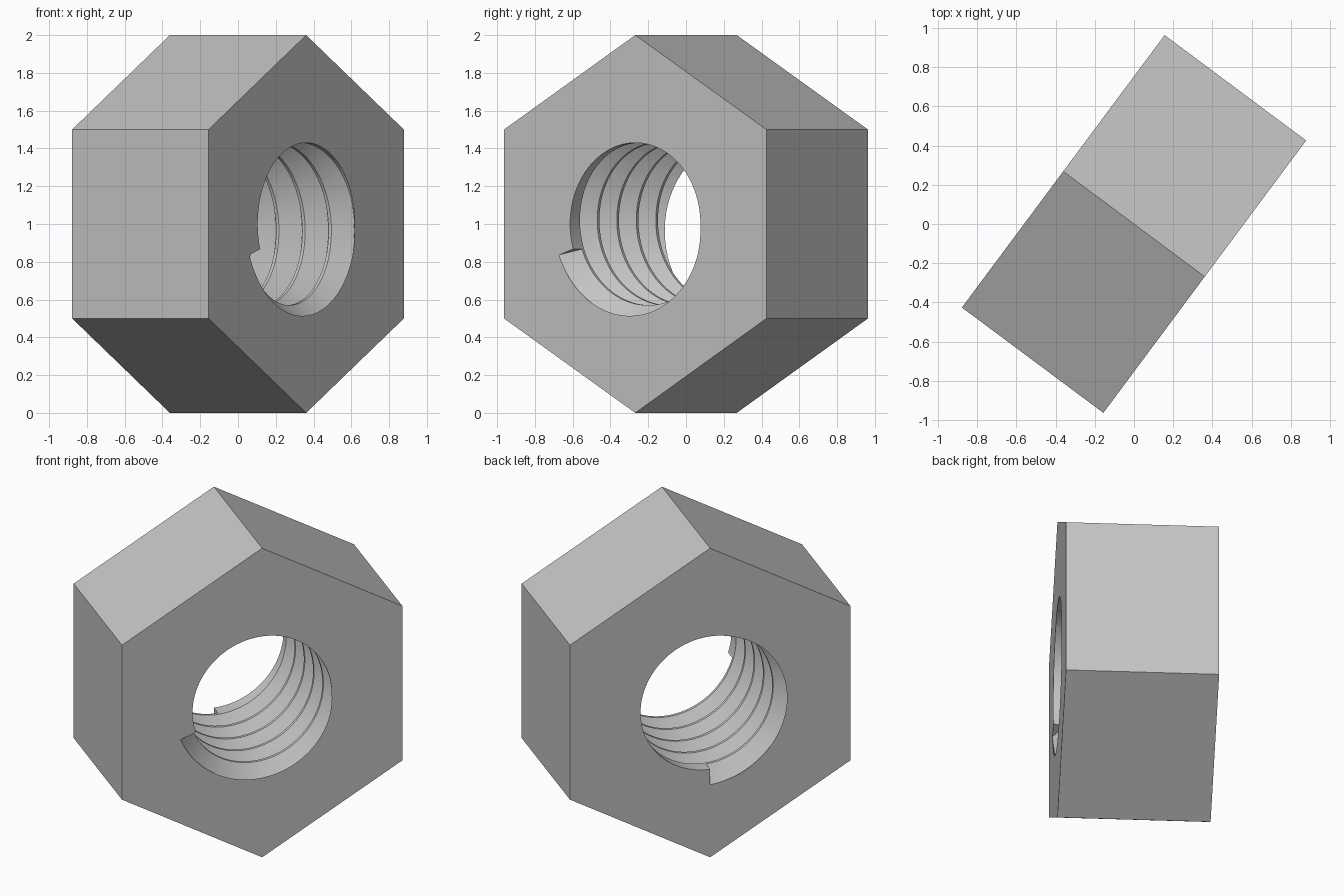
import bpy, bmesh, math
from mathutils import Vector

cube = bpy.data.objects.get("Cube")
if cube:
    bpy.data.objects.remove(cube, do_unlink=True)

THICK = 0.90          # nut thickness along its axis
BORE = 0.43           # thread crest radius
ROOT = 0.53           # thread root radius
HALF = 0.077          # half width of the V groove at the crest
SEGS = 100            # segments per turn
TURNS = 5.2
START = math.radians(198)

AXIS = Vector((0.802, -0.597, 0)).normalized()
UP = Vector((0, 0, 1))
SIDE = UP.cross(AXIS)


def point(angle, radius, depth):
    """Polar point around the nut axis, depth measured from the front face."""
    return (SIDE * math.cos(angle) * radius + UP * (1 + math.sin(angle) * radius)
            + AXIS * (THICK / 2 - depth))


def loft(name, rings):
    """Closed solid skinned through equal-sized rings, capped at both ends."""
    bm = bmesh.new()
    rows = [[bm.verts.new(p) for p in ring] for ring in rings]
    for a, b in zip(rows, rows[1:]):
        for i in range(len(a)):
            j = (i + 1) % len(a)
            bm.faces.new((a[i], a[j], b[j], b[i]))
    bm.faces.new(rows[0])
    bm.faces.new(rows[-1])
    bmesh.ops.recalc_face_normals(bm, faces=bm.faces)
    mesh = bpy.data.meshes.new(name)
    bm.to_mesh(mesh)
    bm.free()
    obj = bpy.data.objects.new(name, mesh)
    bpy.context.collection.objects.link(obj)
    return obj


def prism(name, sides, radius, start, d0, d1):
    angles = [start + math.tau * i / sides for i in range(sides)]
    return loft(name, [[point(a, radius, d) for a in angles] for d in (d0, d1)])


def cut(target, cutter):
    """Subtract the cutter, keep the result and discard the cutter."""
    mod = target.modifiers.new("cut", 'BOOLEAN')
    mod.operation, mod.solver, mod.object = 'DIFFERENCE', 'EXACT', cutter
    graph = bpy.context.evaluated_depsgraph_get()
    mesh = bpy.data.meshes.new_from_object(target.evaluated_get(graph))
    target.modifiers.clear()
    target.data = mesh
    bpy.data.objects.remove(cutter, do_unlink=True)


# Hexagonal body standing on a corner, with a plain bore
nut = prism("hex_nut", 6, 1.0, math.pi / 2, 0, THICK)
cut(nut, prism("bore_cutter", SEGS, BORE, START, -0.2, THICK + 0.2))

# Helical V groove, slightly overlapping the bore
inner = BORE - 0.003
wide = HALF * (ROOT - inner) / (ROOT - BORE)
profile = [(0.36, -wide), (inner, -wide), (ROOT, 0), (inner, wide), (0.36, wide)]
steps = round(TURNS * SEGS)
rings = []
for s in range(steps + 1):
    angle = START + math.tau * s / SEGS
    rings.append([point(angle, r, THICK * s / steps + d) for r, d in profile])
cut(nut, loft("thread_cutter", rings))

# Plain grey metal
grey = bpy.data.materials.new("plain_grey")
grey.use_nodes = True
colour = (0.55, 0.55, 0.55, 1)
grey.diffuse_color = colour
grey.node_tree.nodes["Principled BSDF"].inputs["Base Color"].default_value = colour
nut.data.materials.clear()
nut.data.materials.append(grey)

# Smooth thread flanks, sharp everywhere else
bpy.ops.object.select_all(action='DESELECT')
nut.select_set(True)
bpy.context.view_layer.objects.active = nut
bpy.ops.object.shade_smooth_by_angle(angle=math.radians(25))
